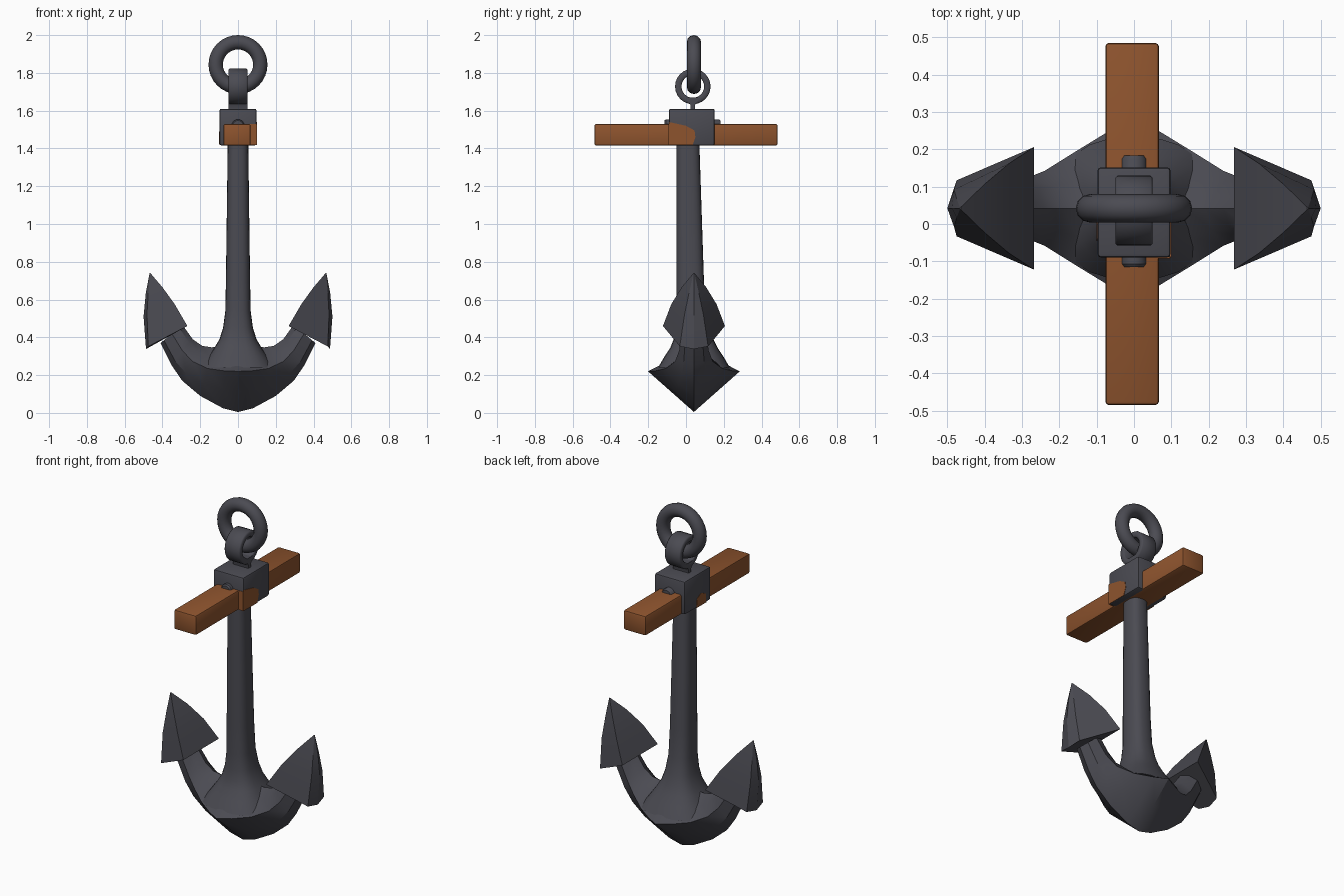
import bpy, bmesh
from math import pi, cos, sin, radians
from mathutils import Vector, Matrix

if "Cube" in bpy.data.objects:
    bpy.data.objects.remove(bpy.data.objects["Cube"])

CY = 0.042  # depth of the anchor's centre plane


def material(name, rgb):
    m = bpy.data.materials.new(name)
    m.use_nodes = True
    m.diffuse_color = (*rgb, 1)
    m.node_tree.nodes["Principled BSDF"].inputs["Base Color"].default_value = (*rgb, 1)
    return m


iron = material("dark iron", (0.07, 0.07, 0.085))
wood = material("brown wood", (0.27, 0.088, 0.027))


def finish(name, bm, mat, angle=35):
    bmesh.ops.recalc_face_normals(bm, faces=bm.faces)
    me = bpy.data.meshes.new(name)
    bm.to_mesh(me)
    bm.free()
    me.materials.append(mat)
    me.shade_smooth()
    me.set_sharp_from_angle(angle=radians(angle))
    ob = bpy.data.objects.new(name, me)
    bpy.context.collection.objects.link(ob)
    return ob


def loft(name, rings, mat, angle=35, closed=False):
    bm = bmesh.new()
    rows = [[bm.verts.new(p) for p in r] for r in rings]
    n = len(rows[0])
    pairs = list(zip(rows, rows[1:])) + ([(rows[-1], rows[0])] if closed else [])
    for a, b in pairs:
        for i in range(n):
            j = (i + 1) % n
            bm.faces.new((a[i], a[j], b[j], b[i]))
    if not closed:
        bm.faces.new(rows[0])
        bm.faces.new(rows[-1])
    bmesh.ops.remove_doubles(bm, verts=bm.verts, dist=1e-5)
    return finish(name, bm, mat, angle)


def box(name, lo, hi, mat, bevel):
    lo, hi = Vector(lo), Vector(hi)
    bm = bmesh.new()
    bmesh.ops.create_cube(bm, size=1, matrix=Matrix.Translation((lo + hi) / 2)
                          @ Matrix.Diagonal((*(hi - lo), 1)))
    bmesh.ops.bevel(bm, geom=bm.edges[:], offset=bevel, segments=2,
                    profile=0.5, affect='EDGES')
    return finish(name, bm, mat)


def plate(name, points, offset, mat):
    points = [Vector(p) for p in points]
    return loft(name, [points, [p + Vector(offset) for p in points]], mat)


# Shank: rounded-square column flaring into the crown (z, half x, half y, centre y)
def rounded(z, rx, ry, cy, power=0.75, n=24):
    ring = []
    for i in range(n):
        c, s = cos(2 * pi * i / n), sin(2 * pi * i / n)
        ring.append((rx * abs(c) ** power * (1 if c > 0 else -1),
                     cy + ry * abs(s) ** power * (1 if s > 0 else -1), z))
    return ring


shank = [(0.24, 0.20, 0.19, CY), (0.30, 0.155, 0.155, CY), (0.345, 0.125, 0.125, CY),
         (0.39, 0.098, 0.105, 0.04), (0.45, 0.079, 0.09, 0.035),
         (0.54, 0.067, 0.078, 0.028), (0.70, 0.064, 0.073, 0.022), (1.45, 0.054, 0.06, 0.01)]
loft("shank", [rounded(*s) for s in shank], iron, 40)

# Arms: diamond section at the crown, rounding off toward the flukes
# (outer x z, inner x z, ridge x z, half depth, roundness)
stations = [
    ((0, 0.005), (0, 0.37), (0, 0.22), 0.243, 0.0),
    ((0.08, 0.025), (0.07, 0.355), (0.07, 0.222), 0.205, 0.03),
    ((0.20, 0.09), (0.14, 0.347), (0.16, 0.235), 0.15, 0.1),
    ((0.295, 0.17), (0.19, 0.355), (0.24, 0.272), 0.10, 0.25),
    ((0.35, 0.25), (0.24, 0.39), (0.295, 0.33), 0.078, 0.38),
    ((0.41, 0.37), (0.29, 0.46), (0.35, 0.42), 0.065, 0.41),
]


def arm_ring(side, outer, inner, ridge, half, rnd):
    def mid(end, bulge):
        a, b = Vector(end), Vector(ridge)
        k = 0.5 + bulge / 2
        return a.lerp(b, 1 - k), half * k
    (o, ow), (i, iw) = mid(outer, rnd), mid(inner, rnd - 0.1 * (1 - 2 * rnd))
    pts = [(outer, 0), (o, ow), (ridge, half), (i, iw),
           (inner, 0), (i, -iw), (ridge, -half), (o, -ow)]
    return [(side * p[0], CY + w, p[1]) for p, w in pts]


rings = [arm_ring(-1, *s) for s in reversed(stations[1:])] + [arm_ring(1, *s) for s in stations]
loft("crown_and_arms", rings, iron, 32)

# Flukes: curved pyramids with a flat inner face and a keeled outer side
for side, label in ((1, "left"), (-1, "right")):
    def fluke_ring(a, c, k):
        pts = [(a[0], a[1], a[2]), (c[0], c[1], c[2]), (k[0], 0, k[1]),
               (c[0], -c[1], c[2]), (a[0], -a[1], a[2])]
        return [(side * x, CY + y, z) for x, y, z in pts]
    loft(label + "_fluke", [
        fluke_ring((0.268, 0.164, 0.46), (0.475, 0.075, 0.352), (0.487, 0.338)),
        fluke_ring((0.335, 0.12, 0.575), (0.482, 0.05, 0.52), (0.50, 0.51)),
        fluke_ring((0.40, 0.065, 0.665), (0.475, 0.025, 0.64), (0.488, 0.635)),
        fluke_ring((0.464, 0.003, 0.74), (0.466, 0.002, 0.74), (0.468, 0.74)),
    ], iron, 25)

# Wooden stock, iron head block and the bolt through it
box("stock", (-0.077, -0.485, 1.415), (0.067, 0.485, 1.53), wood, 0.01)
box("head_block", (-0.098, -0.09, 1.416), (0.098, 0.152, 1.61), iron, 0.01)
loft("bolt", [[(r * cos(t * pi / 8), y, 1.52 + r * sin(t * pi / 8)) for t in range(16)]
              for y, r in ((-0.115, 0.028), (-0.107, 0.034), (0.174, 0.034), (0.183, 0.028))], iron)

# Wood showing on the block's lower corners
plate("left_wood_patch", [(0.097, y, z) for y, z in (
    (-0.09, 1.418), (0.035, 1.418), (0.05, 1.46), (0.045, 1.495), (0.0, 1.52), (-0.09, 1.54))],
    (0.003, 0, 0), wood)
plate("front_wood_patch", [(x, -0.089, z) for x, z in (
    (0.06, 1.418), (0.098, 1.418), (0.098, 1.53), (0.06, 1.53))], (0, -0.003, 0), wood)
plate("right_wood_patch", [(-0.097, y, z) for y, z in (
    (-0.045, 1.418), (0.045, 1.418), (0.04, 1.47), (0.0, 1.49), (-0.04, 1.47))],
    (-0.003, 0, 0), wood)

# Neck flaring up into the eye band
loft("eye_neck", [[(sx * 0.05, 0.036 + sy * h, z) for sx, sy in
                   ((-1, -1), (1, -1), (1, 1), (-1, 1))]
                  for z, h in ((1.60, 0.012), (1.63, 0.012), (1.65, 0.025), (1.67, 0.05))], iron)

# Eye band: wide flat hoop around the x axis
section = [(-0.05, 0.088), (-0.044, 0.094), (0.044, 0.094), (0.05, 0.088),
           (0.05, 0.066), (0.044, 0.06), (-0.044, 0.06), (-0.05, 0.066)]
loft("eye_band", [[(x, 0.036 + r * cos(t * pi / 12), 1.728 + r * sin(t * pi / 12))
                   for x, r in section] for t in range(24)], iron, 50, closed=True)

# Ring hanging through the eye
rings = []
for t in range(32):
    a = t * pi / 16
    rings.append([((0.118 + 0.038 * cos(b * pi / 6)) * cos(a), CY + 0.038 * sin(b * pi / 6),
                   1.844 + (0.118 + 0.038 * cos(b * pi / 6)) * sin(a)) for b in range(12)])
loft("top_ring", rings, iron, 60, closed=True)
